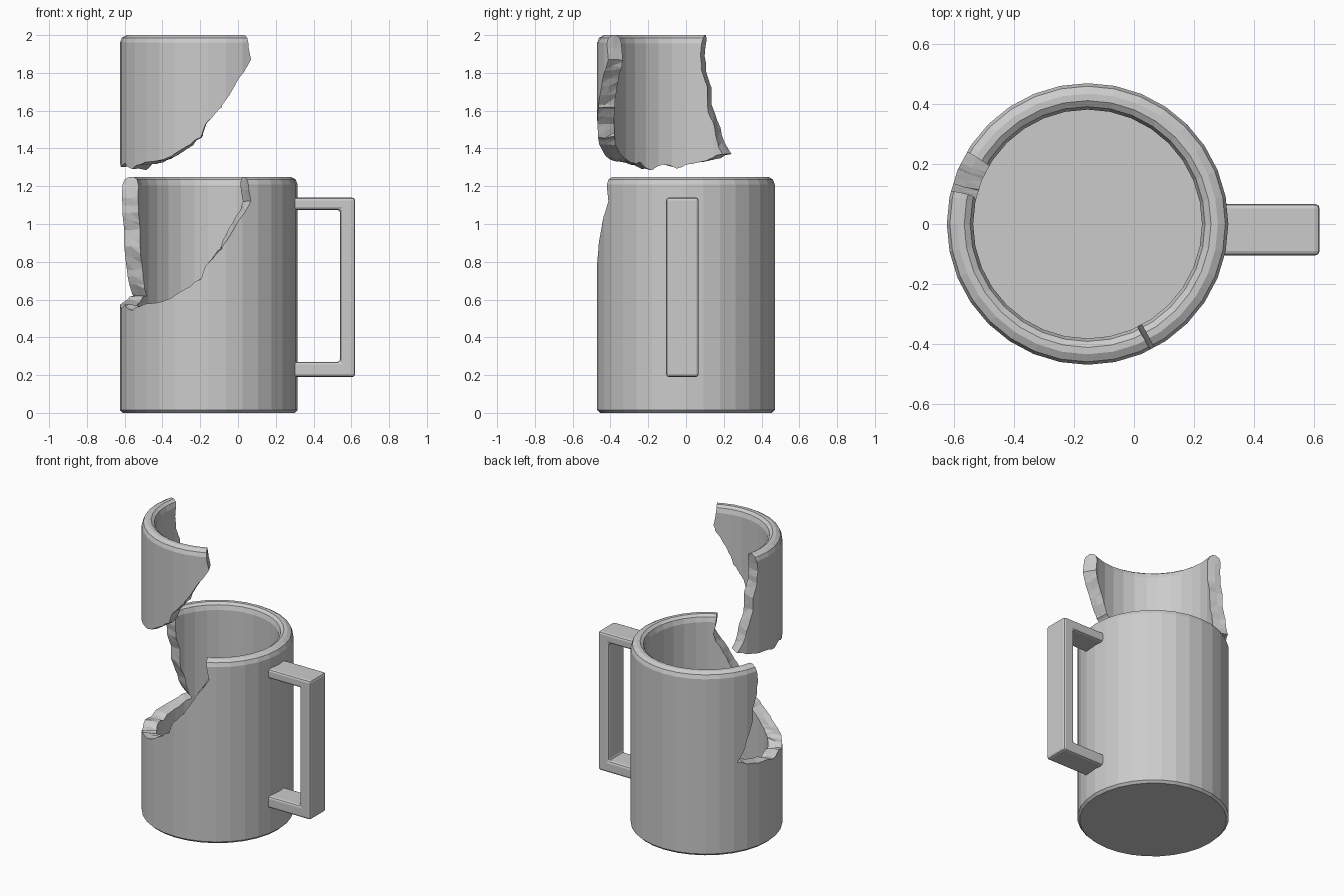
import bpy, bmesh, random
from math import sin, cos, radians, tau
from mathutils import Vector
from mathutils.geometry import tessellate_polygon

if "Cube" in bpy.data.objects:
    bpy.data.objects.remove(bpy.data.objects["Cube"])

random.seed(4)
CX = -0.155      # axis of the mug
SIDES = 32
LIFT = 0.75      # how far the broken piece floats up


def make_object(name, bm):
    bmesh.ops.recalc_face_normals(bm, faces=bm.faces)
    mesh = bpy.data.meshes.new(name)
    bm.to_mesh(mesh)
    bm.free()
    ob = bpy.data.objects.new(name, mesh)
    bpy.context.collection.objects.link(ob)
    return ob


def apply_modifiers(ob):
    dg = bpy.context.evaluated_depsgraph_get()
    mesh = bpy.data.meshes.new_from_object(ob.evaluated_get(dg))
    ob.modifiers.clear()
    ob.data = mesh


def make_shell(name):
    """Turned mug: outer wall, rounded rim, inner wall and floor."""
    profile = [(0, 0), (0.455, 0), (0.47, 0.015), (0.47, 1.21), (0.46, 1.236),
               (0.435, 1.25), (0.412, 1.25), (0.392, 1.236), (0.382, 1.205),
               (0.382, 0.08), (0, 0.08)]
    bm = bmesh.new()
    vs = [bm.verts.new((CX + r, 0, z)) for r, z in profile]
    es = [bm.edges.new(p) for p in zip(vs, vs[1:])]
    bmesh.ops.spin(bm, geom=vs + es, cent=(CX, 0, 0), axis=(0, 0, 1),
                   angle=tau, steps=SIDES, use_merge=True)
    bmesh.ops.remove_doubles(bm, verts=bm.verts, dist=1e-4)
    return make_object(name, bm)


def make_cutter():
    """Jagged outline in (angle, height), pushed outwards through the wall."""
    crack = [(296, 1.25), (298.5, 1.12), (294, 1.06), (287, 0.98), (279, 0.88),
             (277, 0.86), (268, 0.78), (265, 0.71), (258, 0.67), (245, 0.61),
             (231, 0.58), (221, 0.57), (210, 0.54), (199, 0.57), (188, 0.55),
             (180, 0.57), (157, 0.60), (149, 0.62), (154, 0.68), (157, 0.76),
             (163, 0.88), (163, 0.97), (167, 1.06), (168, 1.14), (166, 1.25)]
    pts = []
    for (a, z), (b, w) in zip(crack, crack[1:]):
        pts += [(a, z), ((a + b) / 2 + random.uniform(-0.7, 0.7),
                         (z + w) / 2 + random.uniform(-0.007, 0.007))]
    pts += [crack[-1]]
    pts += [(166 + i * 10, 1.6) for i in range(13)] + [(296, 1.6)]
    n = len(pts)
    wobble = [(random.uniform(-1, 1), random.uniform(-0.012, 0.012)) for _ in pts]
    bm = bmesh.new()
    layers = []
    for r, k in ((0.1, 0), (0.36, 1), (0.43, -0.4), (0.49, 0), (2.5, 0)):
        ring = []
        for (a, z), (da, dz) in zip(pts, wobble):
            t = radians(a + da * k)
            ring.append(bm.verts.new((CX + r * cos(t), r * sin(t), z + dz * k)))
        layers.append(ring)
    for p, q in zip(layers, layers[1:]):
        for i in range(n):
            j = (i + 1) % n
            bm.faces.new((p[i], p[j], q[j]))
            bm.faces.new((p[i], q[j], q[i]))
    flat = [Vector((a / 60, z, 0)) for a, z in pts]
    for tri in tessellate_polygon([flat]):
        for ring in (layers[0], layers[-1]):
            bm.faces.new([ring[i] for i in tri])
    return make_object("crack_cutter", bm)


# Mug body and the broken-off piece share one cutter
cutter = make_cutter()
cutter.hide_render = True
body = make_shell("mug_body")
shard = make_shell("broken_piece")
for ob, op in ((body, 'DIFFERENCE'), (shard, 'INTERSECT')):
    mod = ob.modifiers.new("crack", 'BOOLEAN')
    mod.operation = op
    mod.object = cutter
    mod.solver = 'EXACT'
bpy.context.view_layer.update()
for ob in (body, shard):
    apply_modifiers(ob)
bpy.data.objects.remove(cutter)
shard.location.z = LIFT

# Square handle: U outline extruded across y
outline = [(0.29, 1.14), (0.62, 1.14), (0.62, 0.19), (0.29, 0.19),
           (0.29, 0.27), (0.54, 0.27), (0.54, 1.075), (0.29, 1.075)]
bm = bmesh.new()
face = bm.faces.new([bm.verts.new((x, -0.105, z)) for x, z in outline])
ext = bmesh.ops.extrude_face_region(bm, geom=[face])
moved = [v for v in ext["geom"] if isinstance(v, bmesh.types.BMVert)]
bmesh.ops.translate(bm, verts=moved, vec=(0, 0.172, 0))
handle = make_object("handle", bm)
bevel = handle.modifiers.new("soft_edges", 'BEVEL')
bevel.width = 0.015
bevel.segments = 2
